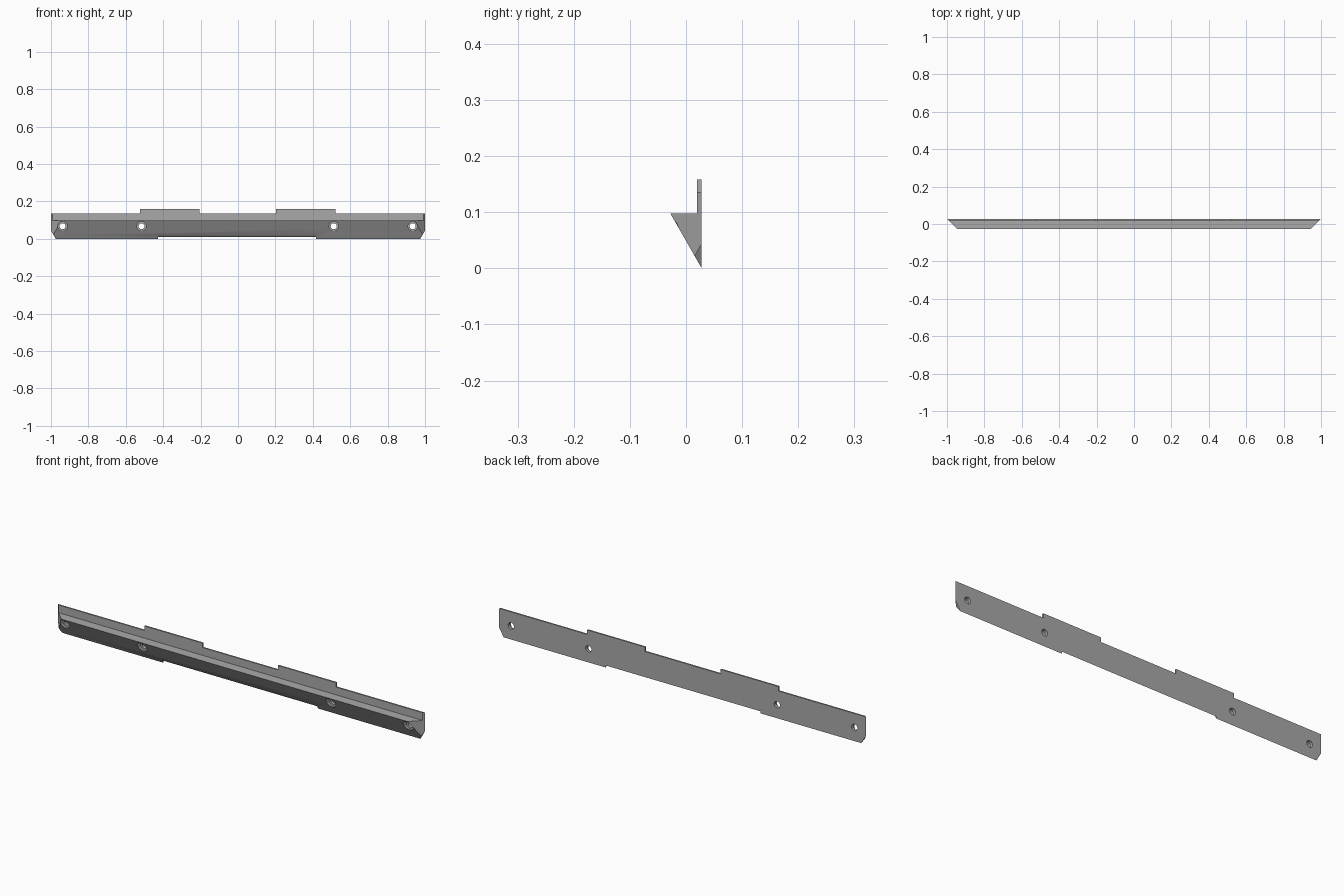
import bpy
import bmesh
import math
from mathutils import Matrix, Vector

old = bpy.data.objects.get("Cube")
if old:
    bpy.data.objects.remove(old)

# One plain grey material
grey = bpy.data.materials.new("plain grey")
grey.use_nodes = True
colour = (0.4, 0.4, 0.4, 1)
grey.diffuse_color = colour
grey.node_tree.nodes["Principled BSDF"].inputs["Base Color"].default_value = colour


def add_object(name, bm):
    bmesh.ops.recalc_face_normals(bm, faces=bm.faces)
    mesh = bpy.data.meshes.new(name)
    bm.to_mesh(mesh)
    bm.free()
    mesh.materials.append(grey)
    obj = bpy.data.objects.new(name, mesh)
    bpy.context.collection.objects.link(obj)
    return obj


def prism(profile, x0, x1):
    """Extrude a (y, z) profile along x."""
    bm = bmesh.new()
    face = bm.faces.new([bm.verts.new((x0, y, z)) for y, z in profile])
    new = bmesh.ops.extrude_face_region(bm, geom=[face])["geom"]
    verts = [v for v in new if isinstance(v, bmesh.types.BMVert)]
    bmesh.ops.translate(bm, verts=verts, vec=(x1 - x0, 0, 0))
    return bm


def slice_off(bm, point, normal):
    """Remove everything on the normal side of a plane and cap the cut."""
    geom = bm.verts[:] + bm.edges[:] + bm.faces[:]
    cut = bmesh.ops.bisect_plane(bm, geom=geom, plane_co=point,
                                 plane_no=Vector(normal).normalized(), clear_outer=True)
    edges = [e for e in cut["geom_cut"] if isinstance(e, bmesh.types.BMEdge)]
    bmesh.ops.contextual_create(bm, geom=edges)


def cylinder(x, y0, y1, z, radius):
    bm = bmesh.new()
    place = Matrix.Translation((x, (y0 + y1) / 2, z)) @ Matrix.Rotation(math.pi / 2, 4, "X")
    bmesh.ops.create_cone(bm, cap_ends=True, segments=32, radius1=radius,
                          radius2=radius, depth=y1 - y0, matrix=place)
    return bm


BACK, FRONT, LIP = 0.028, -0.028, 0.02
SHELF, PLATE_TOP, TAB_TOP = 0.098, 0.136, 0.158

# Wedge rail with an upright back plate
bm = prism([(BACK, 0), (FRONT, SHELF), (LIP, SHELF), (LIP, TAB_TOP), (BACK, TAB_TOP)], -1.2, 1.2)
for side in (-1, 1):
    # Mitred end, then the clipped lower corner
    slice_off(bm, (side, BACK, 0), (side, -1, 0))
    slice_off(bm, (side, 0, 0.044), (side * 0.044, 0, -0.025))
rail = add_object("wedge_rail", bm)

cutters = []
# Gaps beside the two raised tabs
for x0, x1 in ((-1.1, -0.525), (-0.207, 0.203), (0.52, 1.1)):
    gap = [(0, PLATE_TOP), (0.1, PLATE_TOP), (0.1, 0.2), (0, 0.2)]
    cutters.append(add_object("tab_gap_cutter", prism(gap, x0, x1)))

# Shallow relief along the lower edge
relief = [(0.05, -0.01), (BACK, 0.01), (0.006, 0.03), (-0.02, -0.02)]
cutters.append(add_object("lower_relief_cutter", prism(relief, -0.427, 0.417)))

# Counterbored screw holes
for x in (-0.938, -0.516, 0.512, 0.934):
    cutters.append(add_object("counterbore_cutter", cylinder(x, -0.1, 0.013, 0.067, 0.025)))
    cutters.append(add_object("screw_hole_cutter", cylinder(x, -0.05, 0.1, 0.067, 0.016)))

for cutter in cutters:
    mod = rail.modifiers.new(cutter.name, "BOOLEAN")
    mod.operation = "DIFFERENCE"
    mod.solver = "EXACT"
    mod.object = cutter
    cutter.hide_render = True

# Apply the cuts and drop the cutters
bpy.context.view_layer.objects.active = rail
rail.select_set(True)
for mod in list(rail.modifiers):
    bpy.ops.object.modifier_apply(modifier=mod.name)
for cutter in cutters:
    bpy.data.objects.remove(cutter)
bpy.ops.object.select_all(action="DESELECT")
rail.select_set(True)
bpy.ops.object.shade_smooth_by_angle(angle=math.radians(30))
